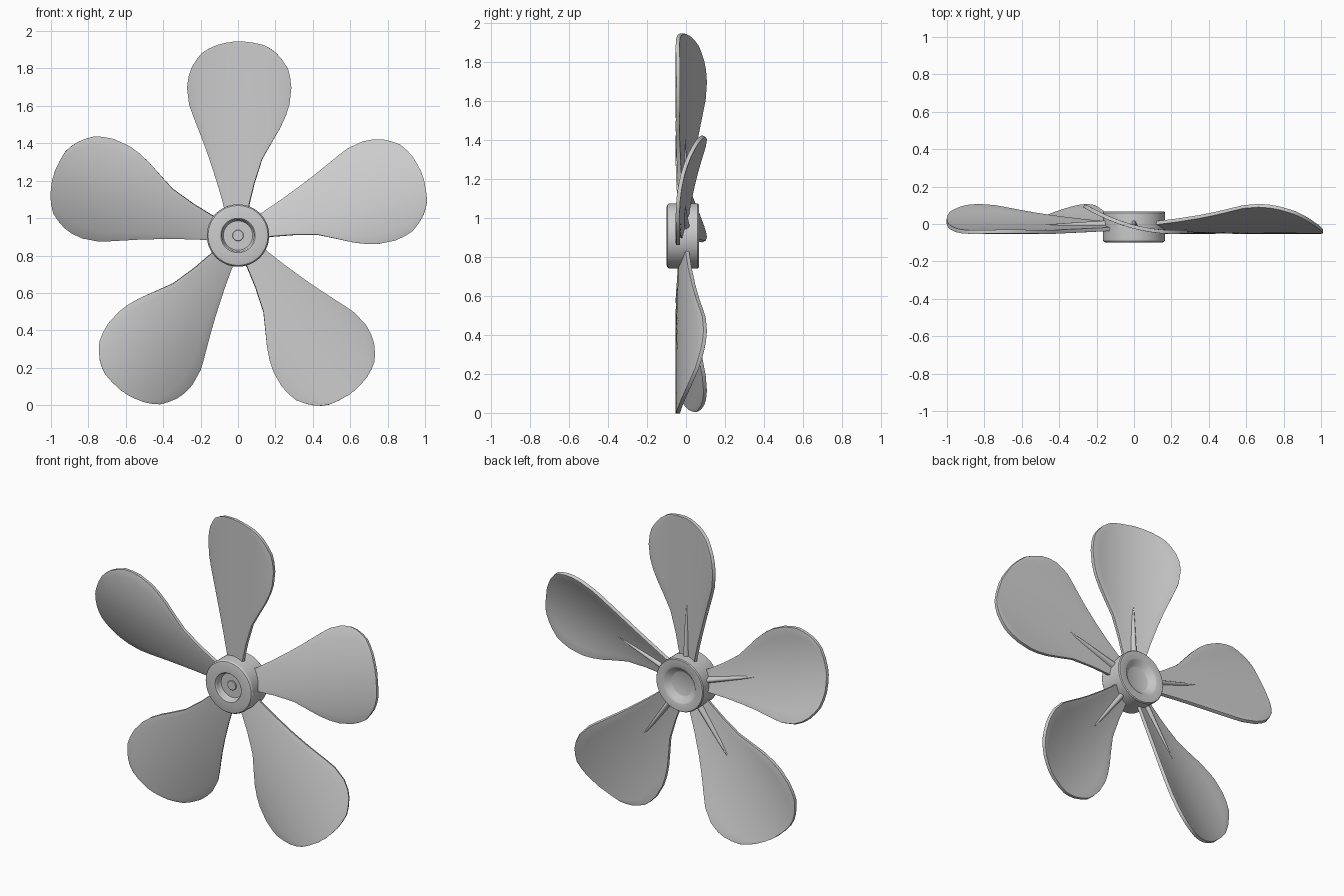
import bpy, bmesh, math

if "Cube" in bpy.data.objects:
    bpy.data.objects.remove(bpy.data.objects["Cube"])

CZ = 0.907  # height of the rotation axis


def make_object(name, bm):
    bmesh.ops.recalc_face_normals(bm, faces=bm.faces)
    me = bpy.data.meshes.new(name)
    bm.to_mesh(me)
    bm.free()
    ob = bpy.data.objects.new(name, me)
    bpy.context.collection.objects.link(ob)
    ob.location.z = CZ
    return ob


def smooth(ob, angle):
    bpy.ops.object.select_all(action='DESELECT')
    ob.select_set(True)
    bpy.context.view_layer.objects.active = ob
    bpy.ops.object.shade_smooth_by_angle(angle=math.radians(angle))


def lathe(name, profile, n=48):
    # revolve (radius, y) points round the y axis
    bm = bmesh.new()
    vs = [bm.verts.new((r, y, 0)) for r, y in profile]
    es = [bm.edges.new(p) for p in zip(vs, vs[1:])]
    bmesh.ops.spin(bm, geom=vs + es, cent=(0, 0, 0), axis=(0, 1, 0),
                   angle=2 * math.pi, steps=n, use_duplicate=False)
    bmesh.ops.remove_doubles(bm, verts=bm.verts, dist=1e-5)
    ob = make_object(name, bm)
    smooth(ob, 30)
    return ob


def blade_y(x):
    # twisted, dished blade surface
    return -0.015 - 0.261 * x + 0.61 * x * x


# Hub with stepped front recess, small centre boss and dished back
lathe("hub", [(0, -0.066), (0.028, -0.066), (0.030, -0.064), (0.030, -0.058),
              (0.078, -0.058), (0.083, -0.065), (0.086, -0.092), (0.092, -0.099),
              (0.150, -0.099), (0.160, -0.096), (0.166, -0.088), (0.167, -0.078),
              (0.167, 0.060), (0.162, 0.066), (0.118, 0.066), (0.108, 0.062),
              (0.082, 0.036), (0.072, 0.032), (0, 0.032)])

# Blade outline rows: distance from axis, left edge, right edge
rows = [(0.10, -0.065, 0.055), (0.165, -0.075, 0.060), (0.28, -0.108, 0.088),
        (0.41, -0.150, 0.130), (0.50, -0.182, 0.182), (0.573, -0.210, 0.225),
        (0.64, -0.236, 0.256), (0.70, -0.257, 0.275), (0.79, -0.268, 0.285),
        (0.85, -0.260, 0.278), (0.895, -0.245, 0.266), (0.94, -0.218, 0.236),
        (0.975, -0.190, 0.205), (1.00, -0.150, 0.172), (1.018, -0.110, 0.138),
        (1.030, -0.062, 0.085), (1.037, -0.015, 0.020)]
N = 10
bm = bmesh.new()
grid = []
for s, a, b in rows:
    xs = [a + (b - a) * i / N for i in range(N + 1)]
    grid.append([bm.verts.new((x, blade_y(x), s)) for x in xs])
for r0, r1 in zip(grid, grid[1:]):
    for i in range(N):
        bm.faces.new((r0[i], r0[i + 1], r1[i + 1], r1[i]))
blade = make_object("blade_1", bm)
for p in blade.data.polygons:
    p.use_smooth = True
sol = blade.modifiers.new("thickness", 'SOLIDIFY')
sol.thickness = 0.02
sol.offset = 0
bev = blade.modifiers.new("round_edge", 'BEVEL')
bev.width = 0.007
bev.segments = 3
bev.limit_method = 'ANGLE'
bev.angle_limit = math.radians(50)

# Tapering stiffening rib on the back of the blade
bm = bmesh.new()
rings = []
for s, w, h in [(0.12, 0.020, 0.036), (0.20, 0.018, 0.031), (0.30, 0.015, 0.025),
                (0.40, 0.012, 0.019), (0.48, 0.007, 0.013), (0.53, 0.002, 0.009)]:
    rings.append([bm.verts.new((w * math.cos(t), -0.015 + h * math.sin(t) * (1 if math.sin(t) > 0 else 0.1), s))
                  for t in (2 * math.pi * k / 12 for k in range(12))])
for r0, r1 in zip(rings, rings[1:]):
    for k in range(12):
        bm.faces.new((r0[k], r0[(k + 1) % 12], r1[(k + 1) % 12], r1[k]))
bm.faces.new(rings[0])
bm.faces.new(rings[-1])
rib = make_object("rib_1", bm)
smooth(rib, 60)

# Five-fold repeat round the hub
for k in range(1, 5):
    for src, nm in ((blade, "blade"), (rib, "rib")):
        ob = src.copy()
        ob.name = f"{nm}_{k + 1}"
        ob.rotation_euler.y = math.radians(72 * k)
        bpy.context.collection.objects.link(ob)
